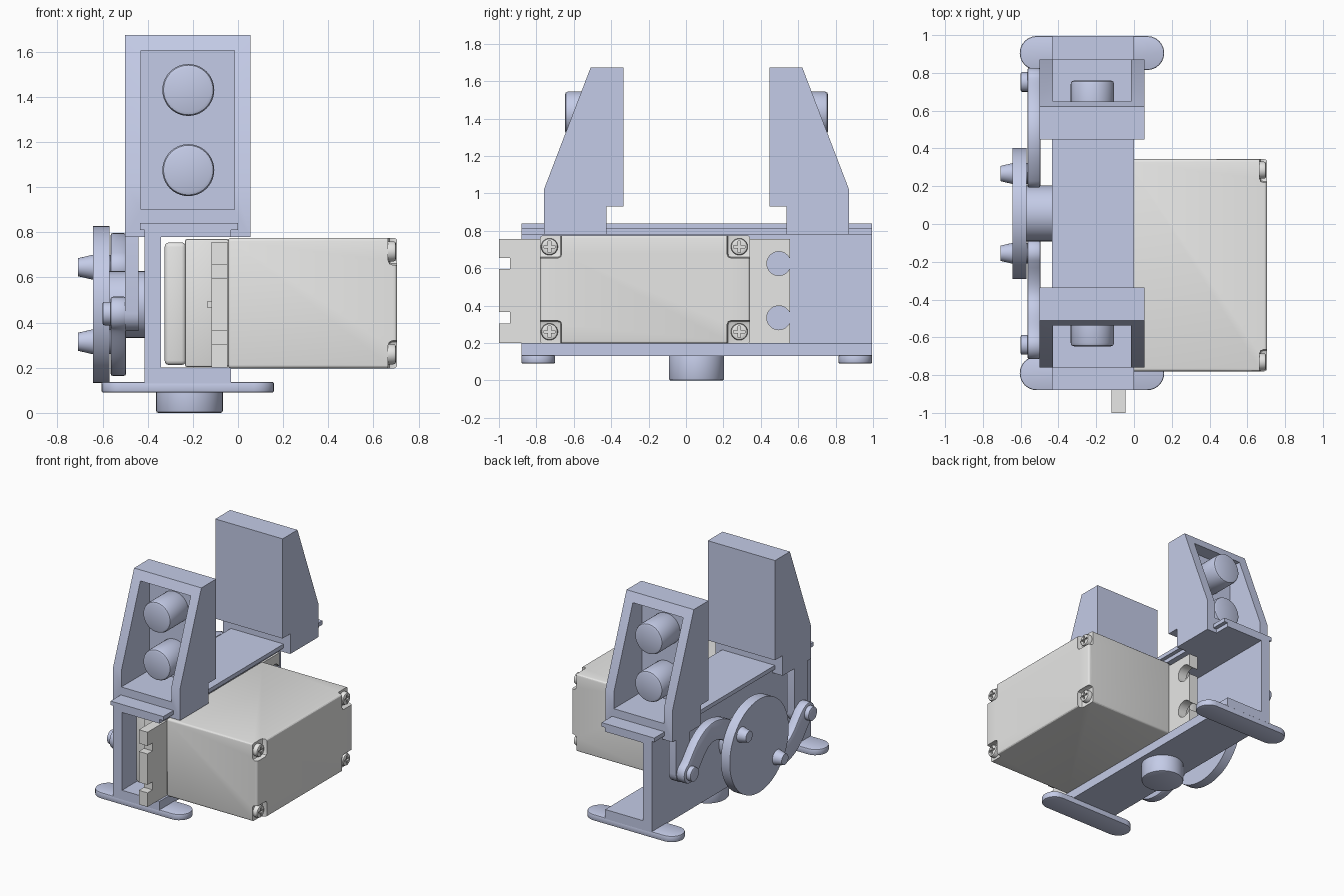
import bpy, bmesh, math
from mathutils import Vector, Matrix
from mathutils.geometry import interpolate_bezier

if "Cube" in bpy.data.objects:
    bpy.data.objects.remove(bpy.data.objects["Cube"])


def material(name, rgb):
    m = bpy.data.materials.new(name)
    m.diffuse_color = (*rgb, 1)
    m.use_nodes = True
    m.node_tree.nodes["Principled BSDF"].inputs["Base Color"].default_value = m.diffuse_color
    return m


BLUE = material("pale_blue_plastic", (0.59, 0.64, 0.855))
GREY = material("light_grey_casing", (0.80, 0.80, 0.79))
YC, ZC = 0.056, 0.48          # grip centre line and drive axis


def finish(name, bm, mat, bevel=0, segs=2):
    bmesh.ops.recalc_face_normals(bm, faces=bm.faces)
    me = bpy.data.meshes.new(name)
    bm.to_mesh(me)
    bm.free()
    ob = bpy.data.objects.new(name, me)
    bpy.context.collection.objects.link(ob)
    me.materials.append(mat)
    if bevel:
        mod = ob.modifiers.new("bevel", "BEVEL")
        mod.width, mod.segments, mod.limit_method = bevel, segs, "ANGLE"
        activate(ob)
        bpy.ops.object.modifier_apply(modifier=mod.name)
    smooth(ob)
    return ob


def activate(ob):
    bpy.ops.object.select_all(action="DESELECT")
    ob.select_set(True)
    bpy.context.view_layer.objects.active = ob


def smooth(ob):
    activate(ob)
    bpy.ops.object.shade_smooth_by_angle(angle=math.radians(30))


def box(name, x, y, z, mat, bevel=0, segs=2):
    bm = bmesh.new()
    bmesh.ops.create_cube(bm, size=1)
    for v in bm.verts:
        v.co = [r[0] + (c + 0.5) * (r[1] - r[0]) for c, r in zip(v.co, (x, y, z))]
    return finish(name, bm, mat, bevel, segs)


def cyl(name, a, b, r, mat, r2=None, bevel=0, n=40):
    a, b = Vector(a), Vector(b)
    d = b - a
    bm = bmesh.new()
    bmesh.ops.create_cone(bm, cap_ends=True, segments=n, radius1=r,
                          radius2=r if r2 is None else r2, depth=d.length)
    rot = d.to_track_quat("Z", "Y").to_matrix().to_4x4()
    bm.transform(Matrix.Translation((a + b) / 2) @ rot)
    return finish(name, bm, mat, bevel)


def prism(name, pts, axis, lo, hi, mat, bevel=0):
    """Extrude a closed 2D outline along x (yz outline) or z (xy outline)."""
    put = (lambda p, h: (h, *p)) if axis == "x" else (lambda p, h: (*p, h))
    bm = bmesh.new()
    a = [bm.verts.new(put(p, lo)) for p in pts]
    b = [bm.verts.new(put(p, hi)) for p in pts]
    bm.faces.new(a)
    bm.faces.new(b)
    n = len(pts)
    for i in range(n):
        bm.faces.new((a[i], a[(i + 1) % n], b[(i + 1) % n], b[i]))
    return finish(name, bm, mat, bevel)


def cut(ob, *cutters):
    for c in cutters:
        mod = ob.modifiers.new("cut", "BOOLEAN")
        mod.operation, mod.object, mod.solver = "DIFFERENCE", c, "EXACT"
        activate(ob)
        bpy.ops.object.modifier_apply(modifier=mod.name)
        bpy.data.objects.remove(c)
    smooth(ob)


def stroke(path, w):
    """Round-ended outline of half-width w around a 2D path."""
    P = [Vector(p) for p in path]
    n = len(P)
    T = [(P[min(i + 1, n - 1)] - P[max(i - 1, 0)]).normalized() for i in range(n)]
    N = [Vector((-t.y, t.x)) for t in T]
    arc = [math.pi * k / 12 for k in range(1, 12)]
    out = [p + m * w for p, m in zip(P, N)]
    out += [P[-1] + w * (N[-1] * math.cos(a) + T[-1] * math.sin(a)) for a in arc]
    out += [p - m * w for p, m in zip(P[::-1], N[::-1])]
    out += [P[0] - w * (N[0] * math.cos(a) + T[0] * math.sin(a)) for a in arc]
    return [tuple(p) for p in out]


# Channel frame with stepped guide rail on top
L = (-0.88, 0.995)
channel = [(-0.415, 0.13), (-0.03, 0.13), (-0.03, 0.2), (-0.34, 0.2), (-0.34, 0.78),
           (-0.03, 0.78), (-0.03, 0.81), (0, 0.81), (0, 0.84), (-0.435, 0.84),
           (-0.435, 0.81), (-0.415, 0.81)]
frame = prism("channel_frame", channel, "z", *L, BLUE)
for v in frame.data.vertices:
    x, z, y = v.co
    v.co = (x, y, z)
frame.data.flip_normals()

# Feet and base pin
for name, y in (("front_foot", -0.79), ("rear_foot", 0.905)):
    prism(name, stroke([(-0.515, y), (0.07, y)], 0.09), "z", 0.09, 0.137, BLUE, 0.008)
cyl("base_pin", (-0.215, YC, 0), (-0.215, YC, 0.15), 0.148, BLUE, bevel=0.01)

# Sliding jaws (mirrored about YC)
for side, s in (("front", 1), ("rear", -1)):
    def Y(y):
        return YC + s * (y - YC)
    prof = [(-0.76, 0.78), (-0.76, 1.02), (-0.51, 1.673), (-0.335, 1.673),
            (-0.335, 0.93), (-0.425, 0.93), (-0.425, 0.78)]
    jaw = prism(side + "_jaw", [(Y(y), z) for y, z in prof], "x", -0.5, 0.055, BLUE)
    cut(jaw, box("pocket", (-0.43, -0.015), sorted((Y(-0.95), Y(-0.43))), (0.9, 1.605), BLUE))
    for k, z in enumerate((1.075, 1.43)):
        cyl(f"{side}_jaw_stud_{k}", (-0.22, Y(-0.42), z), (-0.22, Y(-0.648), z),
            0.115, BLUE, bevel=0.018)

    # Leg, curved link and joints; the drive is symmetric by a half turn
    def R(p):
        return (YC + s * (p[0] - YC), ZC + s * (p[1] - ZC))
    pin, crank = R((-0.64, 0.44)), R((-0.155, 0.315))
    prism(side + "_jaw_leg", stroke([pin, (pin[0], 0.84)], 0.078), "x", -0.5, -0.44, BLUE)
    path = interpolate_bezier(*[Vector(R(p)) for p in
                              ((-0.64, 0.44), (-0.55, 0.40), (-0.47, 0.10), (-0.155, 0.315))], 24)
    prism(side + "_link", stroke(path, 0.075), "x", -0.565, -0.495, BLUE, 0.012)
    cyl(side + "_link_pin", (-0.48, *pin), (-0.6, *pin), 0.052, BLUE, bevel=0.008)
    cyl(side + "_crank_pin", (-0.5, *crank), (-0.645, *crank), 0.055, BLUE)
    cyl(side + "_crank_pin_tip", (-0.64, *crank), (-0.708, *crank), 0.056, BLUE, 0.04)

# Drive disc and hub
cyl("drive_disc", (-0.57, YC, ZC), (-0.643, YC, ZC), 0.347, BLUE, n=72)
cyl("drive_hub", (-0.35, YC, ZC), (-0.58, YC, ZC), 0.148, BLUE)

# Motor casing with recessed corner screws
screws = [(y, z) for y in (-0.73, 0.285) for z in (0.26, 0.715)]
casing = box("motor_casing", (-0.045, 0.705), (-0.78, 0.343), (0.197, 0.775), GREY, 0.015, 3)
for y, z in screws:
    dy, dz = (-1 if y < 0 else 1), (-1 if z < 0.5 else 1)
    cut(casing, box("recess", (0.665, 0.8), sorted((y - dy * 0.065, y + dy * 0.2)),
                    sorted((z - dz * 0.06, z + dz * 0.2)), GREY, 0.02))
    screw = cyl("casing_screw", (0.6, y, z), (0.7, y, z), 0.045, GREY, bevel=0.012, n=28)
    cut(screw, box("slot", (0.685, 0.8), (y - 0.03, y + 0.03), (z - 0.007, z + 0.007), GREY),
        box("slot", (0.685, 0.8), (y - 0.007, y + 0.007), (z - 0.03, z + 0.03), GREY))

# Motor mounting flange with open screw holes
flange = box("motor_flange", (-0.118, -0.046), (-1.0, 0.556), (0.2, 0.757), GREY)
for y, end in ((-0.94, -1.1), (0.496, 0.7)):
    for z in (0.335, 0.625):
        cut(flange, cyl("hole", (-0.3, y, z), (0.1, y, z), 0.064, GREY),
            box("mouth", (-0.3, 0.1), sorted((y, end)), (z - 0.03, z + 0.03), GREY))

# Motor gearbox section and end cover inside the channel
box("motor_neck", (-0.235, -0.04), (-0.775, 0.34), (0.203, 0.77), GREY, 0.01)
box("motor_cover", (-0.325, -0.23), (-0.745, 0.32), (0.212, 0.755), GREY, 0.02, 3)
for name, y in (("front_rib", (-0.88, -0.76)), ("rear_rib", (0.33, 0.44))):
    box(name, (-0.135, -0.11), y, (0.465, 0.495), GREY)
